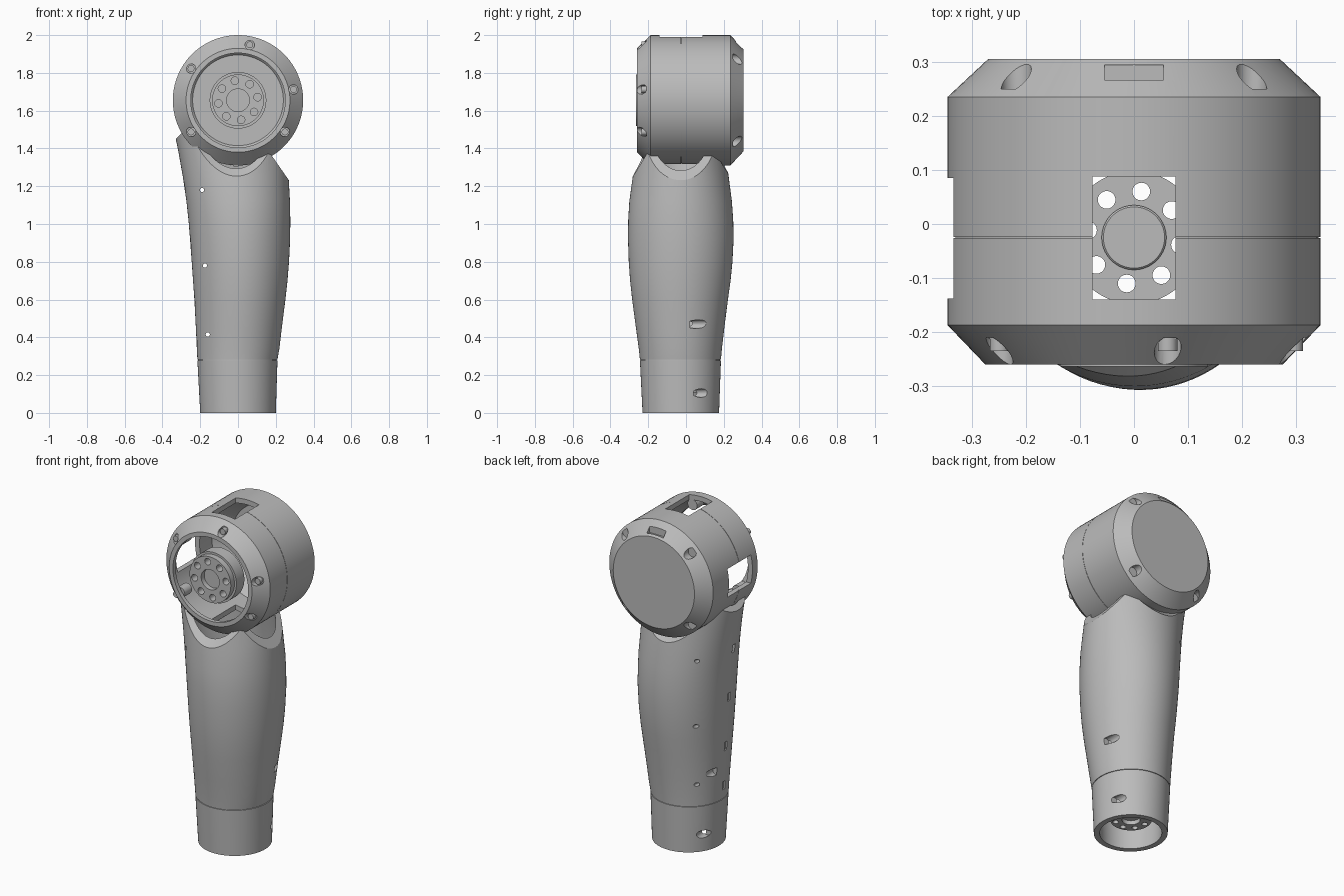
import bpy, bmesh, math
from mathutils import Matrix, Vector

if "Cube" in bpy.data.objects:
    bpy.data.objects.remove(bpy.data.objects["Cube"], do_unlink=True)

grey = bpy.data.materials.new("plain_grey")
grey.use_nodes = True
colour = (0.5, 0.5, 0.5, 1)
grey.diffuse_color = colour
grey.node_tree.nodes["Principled BSDF"].inputs["Base Color"].default_value = colour

HEAD_Z = 1.655
AXIS_Y = -0.025
ALONG_Y = Matrix.Rotation(-math.pi / 2, 4, "X")
HEAD = Matrix.Translation((0, 0, HEAD_Z)) @ ALONG_Y


def make(name, bm):
    bmesh.ops.recalc_face_normals(bm, faces=bm.faces)
    mesh = bpy.data.meshes.new(name)
    bm.to_mesh(mesh)
    bm.free()
    mesh.materials.append(grey)
    ob = bpy.data.objects.new(name, mesh)
    bpy.context.collection.objects.link(ob)
    return ob


def activate(ob):
    bpy.ops.object.select_all(action="DESELECT")
    ob.select_set(True)
    bpy.context.view_layer.objects.active = ob


def smooth(ob):
    activate(ob)
    bpy.ops.object.shade_smooth_by_angle(angle=math.radians(30))


def cut(ob, cutter):
    activate(ob)
    mod = ob.modifiers.new("cut", "BOOLEAN")
    mod.operation = "DIFFERENCE"
    mod.solver = "EXACT"
    mod.object = cutter
    bpy.ops.object.modifier_apply(modifier=mod.name)
    bpy.data.objects.remove(cutter, do_unlink=True)


def skin(rings, closed):
    bm = bmesh.new()
    loops = [[bm.verts.new(p) for p in ring] for ring in rings]
    pairs = list(zip(loops, loops[1:]))
    if closed:
        pairs.append((loops[-1], loops[0]))
    for a, b in pairs:
        n = len(a)
        for i in range(n):
            j = (i + 1) % n
            bm.faces.new((a[i], a[j], b[j], b[i]))
    bmesh.ops.remove_doubles(bm, verts=bm.verts, dist=1e-5)
    return bm


def oval(rx, ry, cx, cy, z, n):
    turn = [2 * math.pi * i / n for i in range(n)]
    return [(cx + rx * math.cos(t), cy + ry * math.sin(t), z) for t in turn]


def lathe(name, profile, matrix, n=96):
    bm = skin([oval(r, r, 0, 0, z, n) for r, z in profile], False)
    bm.transform(matrix)
    return make(name, bm)


def add_box(bm, lo, hi):
    lo, hi = Vector(lo), Vector(hi)
    m = Matrix.Translation((lo + hi) / 2) @ Matrix.Diagonal((*(hi - lo), 1))
    bmesh.ops.create_cube(bm, size=1, matrix=m)


def add_rod_y(bm, x, z, y0, y1, r):
    m = Matrix.Translation((x, (y0 + y1) / 2, z)) @ ALONG_Y
    bmesh.ops.create_cone(bm, cap_ends=True, segments=20, radius1=r, radius2=r,
                          depth=y1 - y0, matrix=m)


def polar(radius, degrees):
    a = math.radians(degrees)
    return radius * math.cos(a), HEAD_Z + radius * math.sin(a)


# Hollow head drum with chamfered rims, open front and a fine seam
R = 0.345
head = lathe("head_shell", [
    (0, .305), (.27, .305), (R, .235), (R, AXIS_Y + .001), (R - .004, AXIS_Y + .001),
    (R - .004, AXIS_Y - .001), (R, AXIS_Y - .001), (R, -.187), (.275, -.26),
    (.25, -.26), (.25, -.235), (.3, -.18), (.315, -.17), (.315, .2), (.24, .285), (0, .285)], HEAD)

# Windows, rear slot and screw recesses
SCREWS = (78, 146, 214, -34, 11)
bm = bmesh.new()
add_box(bm, (-.077, -.14, 1.2), (.077, .088, 2.1))
add_box(bm, (-.5, -.138, HEAD_Z - .085), (-.2, .085, HEAD_Z + .085))
add_box(bm, (-.055, .266, 1.925), (.055, .294, 2.1))
for a in SCREWS:
    x, z = polar(.3, a)
    add_rod_y(bm, x, z, -.35, -.21, .025)
for a in (45, 135, 225, 315):
    x, z = polar(.308, a)
    add_rod_y(bm, x, z, .25, .4, .028)
cut(head, make("head_cutter", bm))
smooth(head)

# Screws and the posts that hold them
for part, radius, y0, y1, r in (("screw_heads", .3, -.235, -.205, .018),
                                ("screw_posts", .285, -.213, -.145, .032)):
    bm = bmesh.new()
    for a in SCREWS:
        x, z = polar(radius, a)
        add_rod_y(bm, x, z, y0, y1, r)
    smooth(make(part, bm))


# Stepped drive flange with a ring of through holes
def flange(name, matrix):
    ob = lathe(name, [(0, .03), (.06, .03), (.06, 0), (.137, 0), (.137, .035), (.15, .035),
                      (.15, .11), (.073, .11), (.073, .116), (.069, .12), (0, .12)], matrix, 64)
    bm = bmesh.new()
    for i in range(8):
        a = math.radians(45 * i - 9)
        m = matrix @ Matrix.Translation((.105 * math.cos(a), .105 * math.sin(a), .05))
        bmesh.ops.create_cone(bm, cap_ends=True, segments=20, radius1=.02, radius2=.02,
                              depth=.3, matrix=m)
    cut(ob, make("bolt_cutter", bm))
    smooth(ob)


flange("head_flange", Matrix.Translation((0, -.264, HEAD_Z)) @ ALONG_Y)
flange("leg_flange", Matrix.Translation((0, AXIS_Y, .08)) @ Matrix.Scale(.82, 4))

# Hollow leg lofted through oval sections: z, x min, x max, y min, y max
SECTIONS = [
    (0, -.2, .2, -.23, .175), (.278, -.215, .209, -.244, .185),
    (.34, -.218, .219, -.25, .19), (.45, -.223, .232, -.265, .203),
    (.6, -.231, .251, -.285, .222), (.7, -.238, .262, -.296, .236),
    (.8, -.245, .27, -.303, .246), (.92, -.254, .276, -.307, .252),
    (1.02, -.262, .277, -.306, .25), (1.12, -.273, .275, -.3, .243),
    (1.25, -.292, .268, -.282, .226), (1.38, -.315, .258, -.263, .208),
    (1.55, -.35, .245, -.24, .185)]


def section(s, inset, z):
    _, x0, x1, y0, y1 = s
    return oval((x1 - x0) / 2 - inset, (y1 - y0) / 2 - inset, (x0 + x1) / 2, (y0 + y1) / 2, z, 96)


outer = [section(s, 0, s[0]) for s in SECTIONS]
seam = SECTIONS[1]
outer[2:2] = [section(seam, .004, .2785), section(seam, .004, .2815), section(seam, 0, .282)]
inner = [section(s, .032, s[0]) for s in reversed(SECTIONS)]
leg = make("leg_shell", skin(outer + inner, True))

# Flared saddle under the head
cut(leg, lathe("saddle_cutter", [(0, -.36), (.485, -.36), (.316, -.2),
                                 (.316, .155), (.485, .32), (0, .32)], Matrix.Identity(4)
               @ HEAD))

# Slanted shoulders on both sides
for point, normal in (((.18, 0, 1.36), (.82, 0, .57)), ((-.33, 0, 1.45), (-.7, 0, .7))):
    n = Vector(normal).normalized()
    bm = bmesh.new()
    m = Matrix.Translation(Vector(point) + n * .5) @ n.to_track_quat("Z", "Y").to_matrix().to_4x4()
    bmesh.ops.create_cube(bm, size=1, matrix=m)
    cut(leg, make("shoulder_cutter", bm))

# Rear screw holes, small pin holes and side slots
bm = bmesh.new()
for side in (-1, 1):
    add_rod_y(bm, side * .215, .47, .02, .4, .023)
    add_rod_y(bm, side * .172, .105, .04, .4, .023)
for x, z in ((-.19, 1.18), (-.175, .78), (-.16, .415)):
    add_rod_y(bm, x, z, -.4, .4, .011)
for z, x in ((1.2, -.28), (.9, -.252), (.6, -.231), (.36, -.219)):
    add_box(bm, (x - .05, -.06, z - .025), (x + .012, -.035, z + .025))
cut(leg, make("leg_cutter", bm))
smooth(leg)
